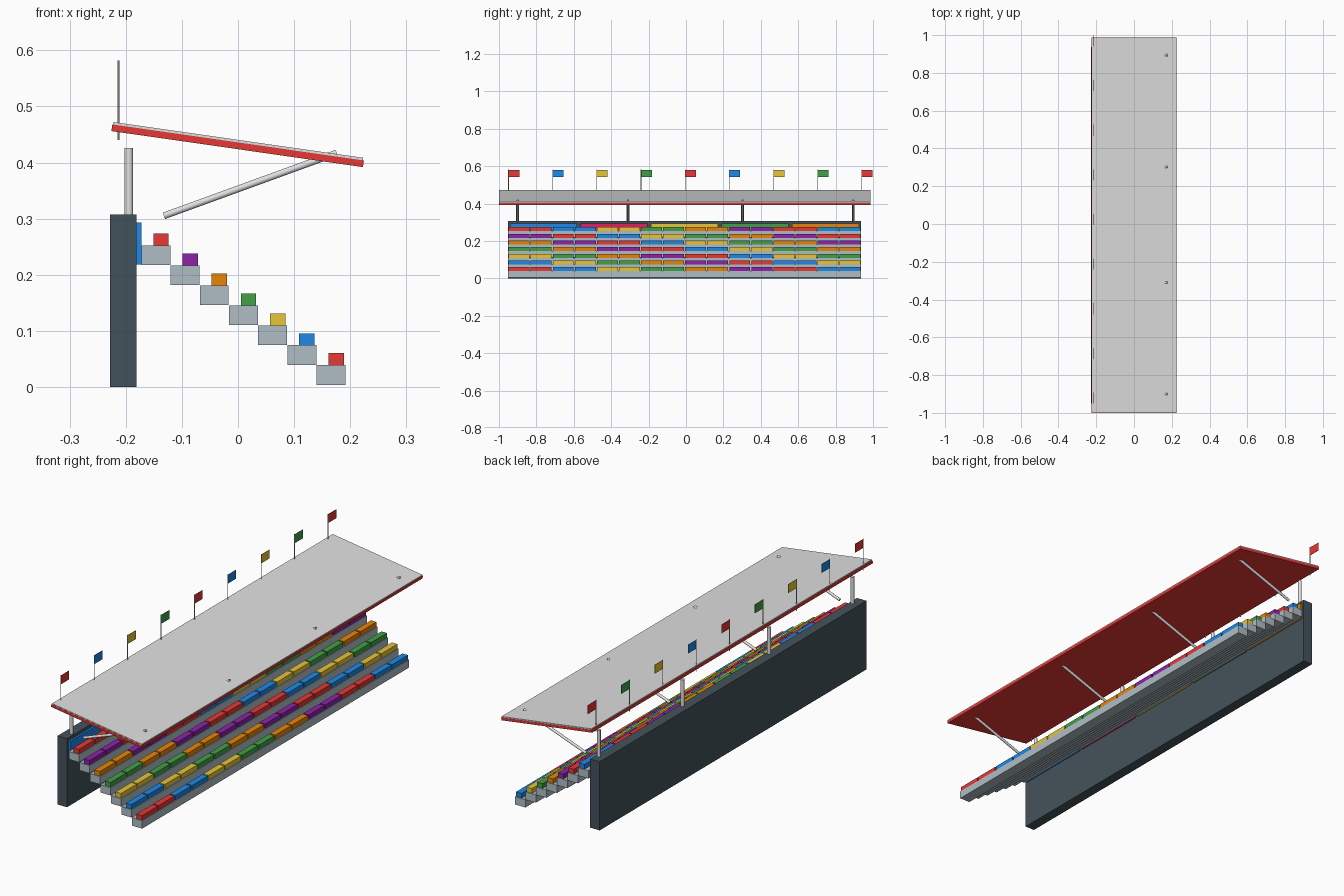
import bpy, bmesh, math
from mathutils import Vector, Matrix

if "Cube" in bpy.data.objects:
    bpy.data.objects.remove(bpy.data.objects["Cube"])


def material(name, hexcode):
    lin = []
    for k in (0, 2, 4):
        c = int(hexcode[k:k + 2], 16) / 255
        lin.append(c / 12.92 if c <= 0.04045 else ((c + 0.055) / 1.055) ** 2.4)
    m = bpy.data.materials.new(name)
    m.diffuse_color = (*lin, 1)
    m.use_nodes = True
    m.node_tree.nodes["Principled BSDF"].inputs["Base Color"].default_value = m.diffuse_color
    return m


RED = material("red", "E53935")
BLUE = material("blue", "1E88E5")
YELLOW = material("yellow", "EBC93A")
GREEN = material("green", "43A047")
ORANGE = material("orange", "F08A08")
PURPLE = material("purple", "8E24AA")
PINK = material("pink", "E91E63")
STONE = material("step grey", "B0BEC5")
SLATE = material("wall slate", "44525B")
LIGHT = material("light grey", "E0E0E0")
CYCLE = [RED, BLUE, YELLOW, GREEN, ORANGE, PURPLE]


def boxes(name, items, mats):
    """One object from boxes given as (x0, x1, y0, y1, z0, z1, material index)."""
    bm = bmesh.new()
    for x0, x1, y0, y1, z0, z1, mi in items:
        mat = Matrix.Translation(((x0 + x1) / 2, (y0 + y1) / 2, (z0 + z1) / 2))
        mat = mat @ Matrix.Diagonal((x1 - x0, y1 - y0, z1 - z0, 1))
        verts = bmesh.ops.create_cube(bm, size=1, matrix=mat)["verts"]
        for f in {f for v in verts for f in v.link_faces}:
            f.material_index = mi
    me = bpy.data.meshes.new(name)
    bm.to_mesh(me)
    bm.free()
    for m in mats:
        me.materials.append(m)
    ob = bpy.data.objects.new(name, me)
    bpy.context.collection.objects.link(ob)
    return ob


def rod(name, a, b, radius, mat, sides=16):
    a, b = Vector(a), Vector(b)
    bpy.ops.mesh.primitive_cylinder_add(vertices=sides, radius=radius,
                                        depth=(b - a).length, location=(a + b) / 2)
    ob = bpy.context.object
    ob.name = name
    ob.rotation_euler = (b - a).to_track_quat('Z', 'Y').to_euler()
    ob.data.materials.append(mat)
    bpy.ops.object.shade_smooth_by_angle(angle=math.radians(40))


Y0, Y1 = -0.951, 0.936
MID = (Y0 + Y1) / 2

# Back wall
boxes("back_wall", [(-0.228, -0.181, Y0, Y1, 0, 0.307, 0)], [SLATE])

# Stepped terraces, each with a row of paired coloured seats
SEATS = 16
pitch = (Y1 - Y0) / SEATS
for i in range(7):
    x, z = 0.140 - 0.052 * i, 0.004 + 0.0355 * i
    boxes(f"terrace_step_{i + 1}", [(x, x + 0.0515, Y0, Y1, z, z + 0.035, 0)], [STONE])
    row = []
    for j in range(SEATS):
        y = Y0 + pitch * j
        row.append((x + 0.021, x + 0.0485, y + 0.003, y + pitch - 0.003,
                    z + 0.035, z + 0.0562, (i + j // 2) % 6))
    boxes(f"seat_row_{i + 1}", row, CYCLE)

# Coloured boards along the wall behind the top row
boards = []
for k in range(5):
    c = MID + (k - 2) * 0.377
    boards.append((-0.181, -0.172, c - 0.179, c + 0.179, 0.218, 0.293, k))
boxes("wall_boards", boards, [BLUE, PINK, YELLOW, GREEN, ORANGE])

# Sloped roof: red slab with a light grey sheet on top
tilt = math.radians(8.15)
for name, half, inset, h0, h1, mat in (("roof_slab", 0.2265, 0, 0, 0.012, RED),
                                       ("roof_sheet", 0.2245, 0.001, 0.012, 0.0165, LIGHT)):
    roof = boxes(name, [(-half, half, -0.9935 + inset, 0.9935 - inset, h0, h1, 0)], [mat])
    roof.location = (-0.0015, -0.0065, 0.424)
    roof.rotation_euler = (0, tilt, 0)

# Roof columns and slanted struts
for n, y in enumerate((-0.9, -0.31, 0.302, 0.894), 1):
    rod(f"roof_column_{n}", (-0.1945, y, 0.29), (-0.1945, y, 0.426), 0.0078, LIGHT)
    rod(f"roof_strut_{n}", (-0.132, y, 0.305), (0.176, y, 0.417), 0.006, LIGHT)

# Flags along the back edge of the roof
for n in range(9):
    y = -0.949 + 0.2362 * n
    rod(f"flag_pole_{n + 1}", (-0.213, y, 0.44), (-0.213, y, 0.582), 0.0016, LIGHT, 8)
    boxes(f"flag_{n + 1}", [(-0.2138, -0.2122, y, y + 0.0575, 0.541, 0.58, 0)], [CYCLE[n % 4]])
